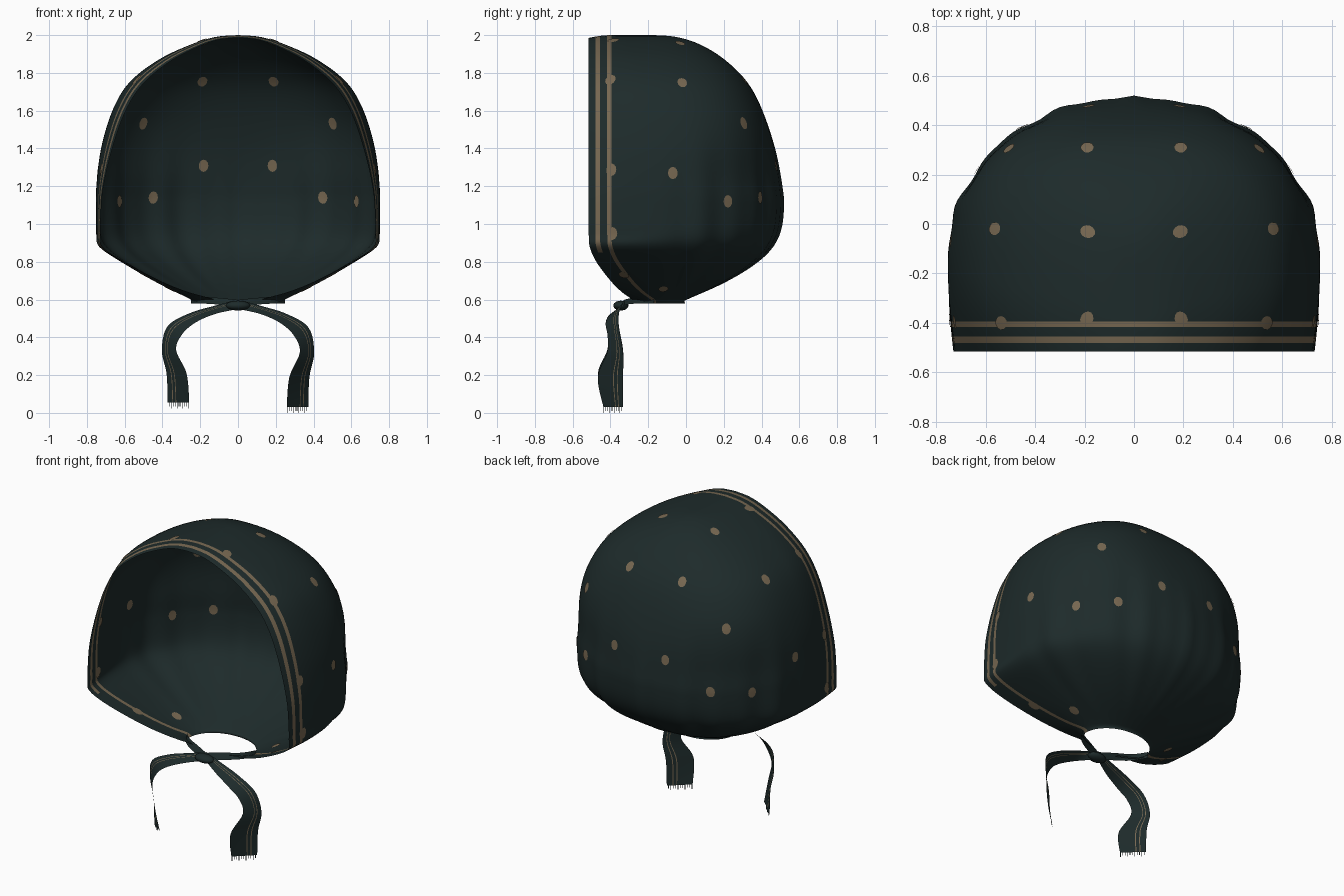
import bpy, bmesh, math
from mathutils import Vector
from mathutils.bvhtree import BVHTree

if "Cube" in bpy.data.objects:
    bpy.data.objects.remove(bpy.data.objects["Cube"])


def material(name, rgb):
    m = bpy.data.materials.new(name)
    m.diffuse_color = (*rgb, 1)
    m.use_nodes = True
    m.node_tree.nodes["Principled BSDF"].inputs["Base Color"].default_value = m.diffuse_color
    return m


CLOTH = material("dark_green_cloth", (0.0125, 0.0235, 0.0235))
TAN = material("tan_print", (0.185, 0.138, 0.083))


def finish(name, bm):
    bmesh.ops.remove_doubles(bm, verts=bm.verts, dist=1e-4)
    bmesh.ops.recalc_face_normals(bm, faces=bm.faces)
    for f in bm.faces:
        f.smooth = True
    me = bpy.data.meshes.new(name)
    bm.to_mesh(me)
    me.materials.append(CLOTH)
    me.materials.append(TAN)
    ob = bpy.data.objects.new(name, me)
    bpy.context.collection.objects.link(ob)
    return ob


def spline(rows, steps):
    """Catmull-Rom through equal-length tuples."""
    out = []
    for i in range(len(rows) - 1):
        a, b, c, d = (rows[min(max(i + k, 0), len(rows) - 1)] for k in (-1, 0, 1, 2))
        for s in range(steps):
            t = s / steps
            out.append([0.5 * (2 * q + (r - p) * t + (2 * p - 5 * q + 4 * r - u) * t * t
                        + (3 * q - p - 3 * r + u) * t ** 3) for p, q, r, u in zip(a, b, c, d)])
    out.append(list(rows[-1]))
    return out


def sheet(bm, rows, striped):
    """Skin rows of points; striped(column, height) tells which faces are tan."""
    grid = [[bm.verts.new(p) for p in r] for r in rows]
    for a, b in zip(grid, grid[1:]):
        for j in range(len(a) - 1):
            f = bm.faces.new((a[j], a[j + 1], b[j + 1], b[j]))
            f.material_index = int(striped(j, b[j].co.z))


def smooth(a, b, x):
    t = min(max((x - a) / (b - a), 0), 1)
    return t * t * (3 - 2 * t)


# Hood: height, half width, back y, front rim y, narrowing at the rim
LEVELS = [
    (2.00, 0.00, -0.17, -0.515, 0.13), (1.99, 0.12, -0.05, -0.515, 0.13),
    (1.95, 0.25, 0.075, -0.515, 0.13), (1.87, 0.42, 0.205, -0.515, 0.13),
    (1.75, 0.575, 0.325, -0.515, 0.12), (1.60, 0.665, 0.405, -0.515, 0.10),
    (1.40, 0.725, 0.47, -0.515, 0.08), (1.20, 0.75, 0.505, -0.515, 0.05),
    (1.05, 0.752, 0.515, -0.515, 0.035), (0.95, 0.75, 0.495, -0.515, 0.03),
    (0.88, 0.74, 0.46, -0.51, 0.03), (0.80, 0.62, 0.39, -0.475, 0.03),
    (0.70, 0.45, 0.23, -0.40, 0.08), (0.64, 0.33, 0.10, -0.34, 0.20),
    (0.60, 0.25, 0.00, -0.285, 0.50), (0.58, 0.225, -0.005, -0.28, 0.60)]
RIM = [0, 0.035, 0.06, 0.098, 0.121]      # stripe edges, measured from the rim
BACK = 44


def hood_row(level):
    z, w, yb, yf, k = level
    depth = yb - yf
    f0 = RIM[-1] / depth
    fs = [d / depth for d in RIM]
    fs += [f0 + (1 - f0) * math.sin(math.pi / 2 * j / BACK) for j in range(1, BACK + 1)]
    n = 2.1 + 0.5 * smooth(1.2, 1.6, z)   # fuller cross-section toward the top
    half = []
    for f in fs:
        g = max(0, (0.35 - f) / 0.35)
        b = max(0, (f - 0.35) / 0.65)
        x = w * (1 - k * g * g) * max(0, 1 - b ** n) ** (1 / n)
        y = yf + depth * f
        # gathered folds round the lower back
        ang = math.atan2(x, y + 0.1)
        amp = smooth(0.3, 0.6, f) * (1 - smooth(0.95, 1.6, z)) * smooth(0.58, 0.75, z)
        s = 1 + amp * (0.010 * math.cos(14 * ang) + 0.007 * math.cos(23 * ang + 1))
        half.append(Vector((x * s, (y + 0.1) * s - 0.1, z - 0.015 * max(0, z - 1) * g * g)))
    return half


rows = [hood_row(l) for l in spline(LEVELS, 5)]
# round off the fold between wall and underside, away from the rim
for _ in range(20):
    old = [[p.copy() for p in r] for r in rows]
    for i in range(38, len(rows) - 5):
        for j in range(len(RIM), len(rows[0])):
            amount = 0.5 * smooth(len(RIM), len(RIM) + 14, j)
            rows[i][j] = old[i][j].lerp((old[i - 1][j] + old[i + 1][j]) / 2, amount)
rows = [r + [Vector((-p.x, p.y, p.z)) for p in r[-2::-1]] for r in rows]
last = len(rows[0]) - 2
bm = bmesh.new()
sheet(bm, rows, lambda j, z: min(j, last - j) == 3 or (min(j, last - j) == 1 and z > 0.84))
hood = finish("hood", bm)
tree = BVHTree.FromBMesh(bm)

# Printed spots: thin discs laid on both sides of the hood
SPOTS = [(0.19, 0.31, 1.76), (0.50, 0.30, 1.53), (0.185, 0.48, 1.31), (0.45, 0.39, 1.14),
         (0.63, 0.22, 1.12), (0.19, -0.03, 1.97), (0.56, -0.02, 1.745), (0.74, -0.07, 1.27),
         (0.19, -0.385, 1.97), (0.51, -0.385, 1.735), (0.71, -0.39, 1.285),
         (0.74, -0.39, 0.95), (0.50, -0.33, 0.73), (0.36, -0.12, 0.66)]
spots = bmesh.new()
origin = Vector((0, -0.1, 1.2))
for target in SPOTS:
    for sx in (1, -1):
        aim = Vector((target[0] * sx, target[1], target[2])) - origin
        side = aim.cross(Vector((0, 0, 1))).normalized()
        up = side.cross(aim).normalized()
        rings = []
        for r in (0.0, 0.5, 1.0):
            for i in range(12):
                a = math.tau * i / 12
                p = aim + (side * math.cos(a) * 0.026 + up * math.sin(a) * 0.033) * r
                hit = tree.ray_cast(origin, p.normalized())
                rings.append(hit[:2] if hit[0] else None)
        if None in rings:
            continue
        for off in (0.004, -0.004):
            vs = []
            for co, n in rings:
                n = n if n.dot(aim) > 0 else -n
                vs.append(spots.verts.new(co + n * off))
            for ring in (0, 12):
                for i in range(12):
                    j = (i + 1) % 12
                    quad = (vs[ring + i], vs[ring + j], vs[ring + 12 + j], vs[ring + 12 + i])
                    spots.faces.new(quad).material_index = 1
bmesh.ops.dissolve_degenerate(spots, dist=1e-5, edges=spots.edges)
finish("printed_spots", spots)
spots.free()
bm.free()


# Ribbons: centre point followed by half-width vector
def ribbon(bm, pts, sx, drop, cols):
    out = []
    for x, y, z, a, b, c in spline(pts, 6):
        z = 0.57 - (0.57 - z) * drop
        out.append([((x + a * v) * sx, y + b * v, z + c * v) for v in cols])
    sheet(bm, out, lambda j, z: len(cols) > 3 and j in (1, 3))
    return out[-1]


TIE = [(0.0, -0.33, 0.575, 0, 0.005, 0.025), (0.12, -0.37, 0.545, 0, 0.03, 0.022),
       (0.24, -0.39, 0.50, 0.015, 0.035, 0.025), (0.335, -0.385, 0.43, 0.038, 0.03, 0.022),
       (0.365, -0.375, 0.32, 0.038, 0.042, 0), (0.325, -0.40, 0.19, 0.053, 0.067, 0),
       (0.315, -0.385, 0.03, 0.057, 0.052, 0)]
BAND = [(0.25, -0.17, 0.60, 0, 0, 0.02), (0.19, -0.25, 0.597, 0, 0.01, 0.018),
        (0.09, -0.305, 0.59, 0, 0.015, 0.018), (0.0, -0.34, 0.578, 0, 0.01, 0.02)]
for side, sx, drop in (("right", 1, 1.0), ("left", -1, 0.955)):
    tie = bmesh.new()
    end = ribbon(tie, TIE, sx, drop, (-1, 0.2, 0.27, 0.5, 0.57, 1))
    # frayed threads along the cut end
    a, b = Vector(end[0]), Vector(end[-1])
    for i in range(11):
        p = a.lerp(b, i / 11 + 0.01)
        q = a.lerp(b, i / 11 + 0.035)
        down = Vector((0, 0, -0.03 if i % 3 == 0 else -0.02))
        tie.faces.new([tie.verts.new(v) for v in (p, q, q + down, p + down)])
    finish(side + "_tie", tie)
    band = bmesh.new()
    ribbon(band, BAND, sx, 1, (-1, 0, 1))
    finish(side + "_neck_band", band)

# Knot
knot = bmesh.new()
bmesh.ops.create_uvsphere(knot, u_segments=20, v_segments=12, radius=1)
for v in knot.verts:
    v.co = Vector((v.co.x * 0.065, v.co.y * 0.04 - 0.345, v.co.z * 0.026 + 0.568))
finish("knot", knot)
